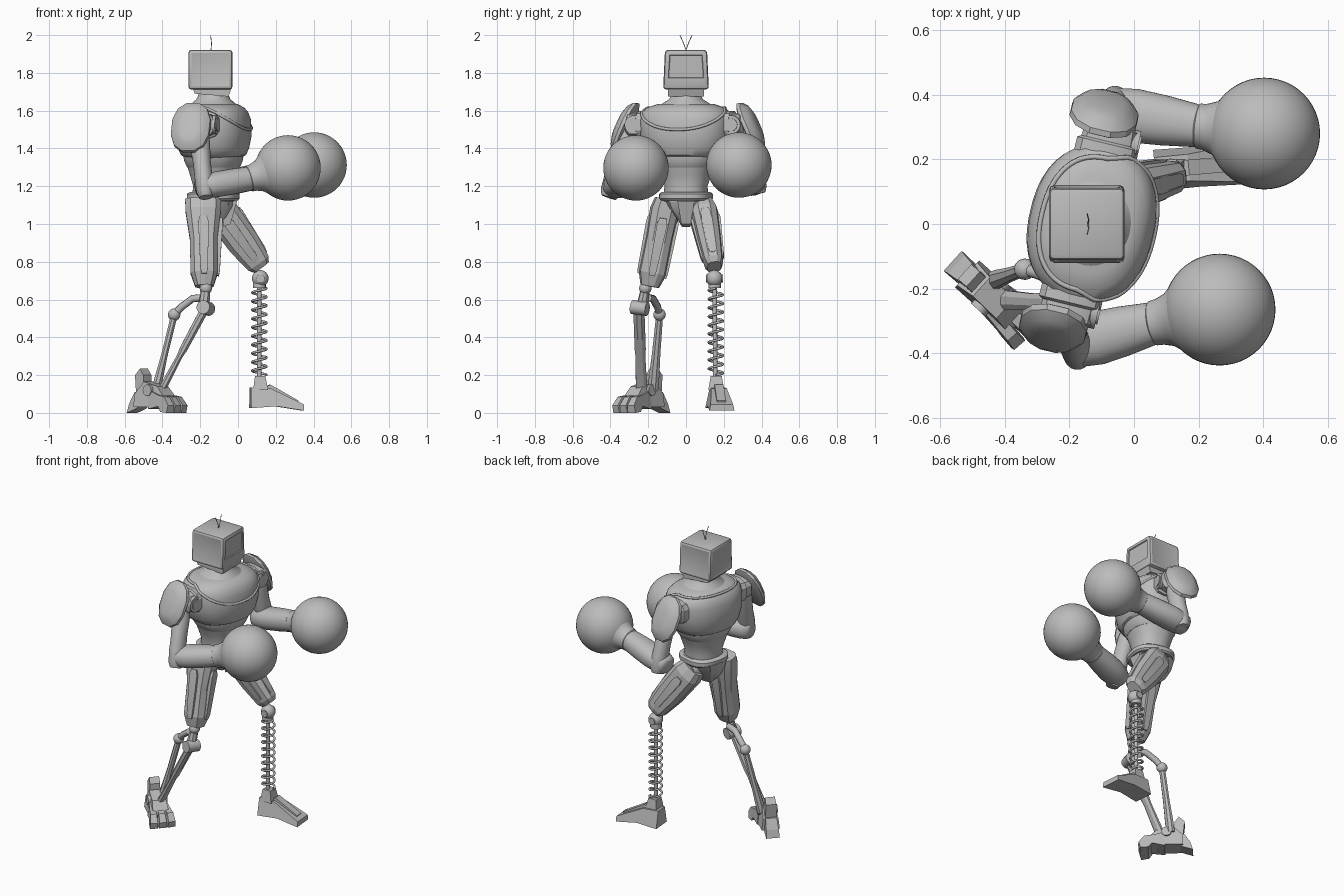
import bpy, bmesh, math
from mathutils import Vector as V, Matrix

cube = bpy.data.objects.get("Cube")
if cube:
    bpy.data.objects.remove(cube)

grey = bpy.data.materials.new("plain_grey")
grey.use_nodes = True
GREY = (0.5, 0.5, 0.5, 1)
grey.diffuse_color = GREY
grey.node_tree.nodes["Principled BSDF"].inputs["Base Color"].default_value = GREY


def finish(obj, angle=None):
    obj.data.materials.append(grey)
    bpy.ops.object.select_all(action='DESELECT')
    obj.select_set(True)
    bpy.context.view_layer.objects.active = obj
    if obj.type == 'CURVE':
        bpy.ops.object.convert(target='MESH')
    if angle:
        bpy.ops.object.shade_smooth_by_angle(angle=math.radians(angle))


def add_mesh(name, bm, angle=None):
    bmesh.ops.recalc_face_normals(bm, faces=bm.faces)
    mesh = bpy.data.meshes.new(name)
    bm.to_mesh(mesh)
    bm.free()
    obj = bpy.data.objects.new(name, mesh)
    bpy.context.collection.objects.link(obj)
    finish(obj, angle)


def oval(th, power):
    c, s = math.cos(th), math.sin(th)
    return math.copysign(abs(c) ** (2 / power), c), math.copysign(abs(s) ** (2 / power), s)


def loft(name, p0, p1, rings, sides=24, hint=(1, 0, 0), power=2, angle=40):
    """Rings of (position along axis, radius along hint, other radius)."""
    p0, p1 = V(p0), V(p1)
    d = (p1 - p0).normalized()
    a = V(hint) - d * V(hint).dot(d)
    a.normalize()
    b = d.cross(a)
    bm = bmesh.new()
    loops = []
    for t, ra, rb in rings:
        loop = []
        for i in range(sides):
            c, s = oval(math.tau * (i + 0.5) / sides, power)
            loop.append(bm.verts.new(p0.lerp(p1, t) + a * ra * c + b * rb * s))
        loops.append(loop)
    for lo, hi in zip(loops, loops[1:]):
        for i in range(sides):
            j = (i + 1) % sides
            bm.faces.new((lo[i], lo[j], hi[j], hi[i]))
    bm.faces.new(loops[0])
    bm.faces.new(loops[-1])
    add_mesh(name, bm, angle)


def rod(name, p0, p1, r0, r1=None, sides=16):
    r1 = r1 or r0
    loft(name, p0, p1, [(0, r0, r0), (1, r1, r1)], sides, (0.3, 0.2, 0.9))


def ball(name, centre, r, segs=24):
    bm = bmesh.new()
    bmesh.ops.create_uvsphere(bm, u_segments=segs, v_segments=segs // 2, radius=r,
                              matrix=Matrix.Translation(centre))
    add_mesh(name, bm, 60)


def prism(name, outline, half_width, taper=0.0, matrix=Matrix()):
    """Side outline in x and z, widened along y, narrowing with height."""
    bm = bmesh.new()
    low = min(z for x, z in outline)
    high = max(z for x, z in outline)
    sides = []
    for sgn in (-1, 1):
        sides.append([bm.verts.new(matrix @ V((x, sgn * half_width * (1 - taper * (z - low) / (high - low)), z)))
                      for x, z in outline])
    for side in sides:
        bm.faces.new(side)
    for i in range(len(outline)):
        j = (i + 1) % len(outline)
        bm.faces.new((sides[0][i], sides[0][j], sides[1][j], sides[1][i]))
    add_mesh(name, bm)


def wire(name, points, r, closed=False):
    curve = bpy.data.curves.new(name, 'CURVE')
    curve.dimensions = '3D'
    curve.bevel_depth = r
    curve.bevel_resolution = 2
    curve.use_fill_caps = True
    spline = curve.splines.new('POLY')
    spline.points.add(len(points) - 1)
    for sp, p in zip(spline.points, points):
        sp.co = (*p, 1)
    spline.use_cyclic_u = closed
    obj = bpy.data.objects.new(name, curve)
    bpy.context.collection.objects.link(obj)
    finish(obj, 50)


# Twisted upper body: forward and sideways directions
yaw = math.radians(-13.5)
F = V((math.cos(yaw), math.sin(yaw), 0))
S = V((-math.sin(yaw), math.cos(yaw), 0))
UP = V((0, 0, 1))
BASE = V((-0.13, 0, 0))


def trunk(name, rings, power=2.3):
    loft(name, BASE, BASE + UP, rings, 40, F, power, 35)


# Torso
CHEST = [(1.35, .14, .175), (1.365, .167, .2), (1.40, .183, .223), (1.47, .196, .242), (1.55, .192, .245),
         (1.59, .178, .237), (1.615, .158, .208), (1.635, .125, .15)]
trunk("abdomen", [(1.12, .115, .12), (1.2, .105, .113), (1.26, .122, .133), (1.31, .137, .15), (1.38, .155, .19)])
trunk("rib_band", [(1.30, .135, .148), (1.31, .142, .155), (1.34, .153, .173), (1.36, .155, .178)])
trunk("chest", CHEST)
trunk("neck", [(1.60, .145, .18), (1.635, .12, .13), (1.66, .09, .09), (1.69, .077, .075), (1.74, .075, .07)], 2)


def chest_point(th, z):
    for (z0, a0, b0), (z1, a1, b1) in zip(CHEST, CHEST[1:]):
        if z0 <= z <= z1:
            k = (z - z0) / (z1 - z0)
            c, s = oval(th, 2.3)
            return BASE + F * c * (a0 + k * (a1 - a0)) + S * s * (b0 + k * (b1 - b0)) + UP * z


# Neckline dips at the front
angles = [math.tau * i / 64 for i in range(64)]
wire("collar_trim", [chest_point(th, 1.615 - .115 * max(math.cos(th), 0) ** 1.3) for th in angles], 0.008, True)

# Pelvis
trunk("belt", [(1.125, .125, .13), (1.135, .135, .138), (1.16, .135, .138), (1.17, .12, .125)], 2.6)
loft("pelvis", (-.145, 0, 0), (-.145, 0, 1), [(.99, .05, .025), (1.03, .09, .05), (1.09, .12, .1), (1.14, .125, .125)],
     12, power=2.6, angle=25)
prism("crotch_plate", [(-.03, 1.14), (-.005, 1.12), (-.04, 1.0), (-.08, .985), (-.08, 1.14)], .022, -1.2)

# Box head: wide screen in front, shallow tapered panels on the other sides
bm = bmesh.new()
bmesh.ops.create_cube(bm, size=1, matrix=Matrix.Translation((-.146, 0, 1.817)) @ Matrix.Diagonal((.234, .242, .21, 1)))
for v in bm.verts:
    if v.co.z > 1.8:
        v.co.y *= .92
bmesh.ops.bevel(bm, geom=bm.edges[:], offset=.016, segments=2, affect='EDGES', profile=.5)
bm.normal_update()
panels = [f for f in bm.faces if f.calc_area() > .02 and abs(f.normal.z) < .5]
for f in panels:
    if f.normal.x > .5:
        bmesh.ops.inset_individual(bm, faces=[f], thickness=.014, depth=0)
        for v in f.verts:
            v.co.z = max(v.co.z, 1.772)
        bmesh.ops.inset_individual(bm, faces=[f], thickness=.004, depth=-.006)
    else:
        bmesh.ops.inset_individual(bm, faces=[f], thickness=.022, depth=-.005)
add_mesh("head", bm, 25)
prism("head_base", [(-.23, 1.69), (-.05, 1.675), (-.035, 1.72), (-.24, 1.72)], .095)
for sgn, word in ((-1, "right"), (1, "left")):
    wire(word + "_antenna", [(-.143, 0, 1.92), (-.14, sgn * .012, 1.955), (-.145, sgn * .032, 2.0)], .002)


# Arms
def arm(word, sgn, elbow, wrist, glove):
    elbow, wrist, glove = V(elbow), V(wrist), V(glove)
    c = BASE + UP * 1.525 - F * .01
    out = S * sgn
    loft(word + "_shoulder", c + out * .17, c + out * .32,
         [(0, .1, .075), (.55, .1, .075), (.6, .088, .065), (.9, .085, .065), (1, .06, .05)], 12, F, 3, 30)
    p = c + out * .265
    rod(word + "_shoulder_ring", p + F * .02, p + F * .092, .05, sides=24)
    rod(word + "_shoulder_cap", p + F * .09, p + F * .098, .034, sides=24)
    n = (out * .91 + UP * .41).normalized()
    pad = c + out * .325 - F * .032 - UP * .02
    loft(word + "_shoulder_pad", pad, pad + n * .06,
         [(0, .097, .135), (.1, .108, .147), (.4, .106, .143), (.8, .08, .115), (1, .05, .08)], 12, F, 2.3, 32)
    top = c + out * .3 - UP * .03
    heel = elbow + out * .022
    loft(word + "_upper_arm", top, heel,
         [(0, .045, .045), (.2, .055, .055), (.6, .047, .055), (.85, .048, .06), (1.1, .046, .055), (1.2, .035, .04)], 20)
    loft(word + "_forearm", elbow, wrist,
         [(-.2, .042, .045), (-.15, .058, .062), (0, .065, .076), (.25, .068, .084), (.6, .068, .078), (1, .064, .066)],
         24, UP, 2.2)
    loft(word + "_glove_cuff", wrist, glove,
         [(-.04, .06, .06), (0, .07, .07), (.1, .072, .072), (.25, .083, .083), (.4, .11, .11), (.6, .145, .145)],
         32, UP)
    ball(word + "_glove", glove, .173, 48)


arm("near", -1, (-.172, -.368, 1.2), (.06, -.307, 1.24), (.265, -.265, 1.297))
arm("far", 1, (-.065, .346, 1.215), (.2, .303, 1.275), (.403, .28, 1.312))


# Thighs: faceted shells with raised strips
def thigh(word, p0, p1, rings, hint):
    loft(word + "_thigh", p0, p1, rings, 10, hint, 2.8, 15)
    d = (V(p1) - V(p0)).normalized()
    a = (V(hint) - d * V(hint).dot(d)).normalized()
    b = d.cross(a)
    for k, side in enumerate((a, b, -b)):
        r = [(ra if k == 0 else rb) for t, ra, rb in rings]
        q0 = V(p0).lerp(V(p1), .22) + side * r[1] * .95
        q1 = V(p0).lerp(V(p1), .88) + side * r[-2] * .95
        loft(word + "_thigh_strip_" + "abc"[k], q0, q1, [(0, .008, .02), (.1, .012, .03), (.9, .012, .022), (1, .008, .015)],
             4, side, 8, 15)


thigh("far", (-.12, .088, 1.105), (.123, .15, .772),
      [(0, .075, .055), (.15, .092, .074), (.6, .088, .064), (.93, .069, .052), (1, .05, .038)], (1, 0, .5))
thigh("near", (-.185, -.1, 1.13), (-.178, -.192, .67),
      [(0, .098, .065), (.12, .098, .08), (.45, .076, .074), (.85, .074, .074), (1, .05, .05)], (1, 0, 0))
rod("near_hip", (-.17, -.04, 1.09), (-.18, -.12, 1.08), .07)
rod("far_hip", (-.12, .04, 1.09), (-.09, .1, 1.08), .07)

# Spring leg
ball("spring_knee", (.118, .15, .712), .044)
rod("spring_knee_pin", (.118, .105, .712), (.118, .195, .712), .022)
rod("spring_top_cap", (.113, .152, .66), (.113, .152, .69), .034)
rod("spring_core", (.113, .155, .18), (.113, .152, .68), .012)
turns = 10
wire("spring", [(.113 + .038 * math.cos(math.tau * i / 16), .158 + .038 * math.sin(math.tau * i / 16),
                 .2 + .46 * i / (16 * turns)) for i in range(16 * turns + 1)], .0065)
at = Matrix.Translation((0, .16, 0)) @ Matrix.Rotation(math.radians(5), 4, 'Z')
prism("spring_foot", [(.065, .025), (.2, .035), (.345, .012), (.345, .045), (.17, .13), (.065, .135)], .067, .4, at)
prism("spring_foot_ridge", [(.15, .1), (.31, .04), (.32, .065), (.17, .15), (.15, .14)], .024, 0, at)
prism("spring_ankle", [(.08, .12), (.16, .12), (.145, .195), (.09, .195)], .042, .3, Matrix.Translation((0, .16, 0)))

# Linkage leg
ball("linkage_knee", (-.17, -.215, .66), .033)
rod("knee_fork", (-.17, -.215, .66), (-.18, -.23, .575), .024, .03, 8)
rod("knee_axle", (-.185, -.285, .56), (-.155, -.205, .55), .037)
wire("upper_link", [(-.175, -.2, .61), (-.24, -.175, .605), (-.3, -.15, .56), (-.338, -.14, .52)], .02)
ball("link_pivot", (-.338, -.14, .52), .033)
loft("rear_shin", (-.338, -.14, .515), (-.435, -.175, .12),
     [(0, .019, .02), (.5, .018, .024), (.85, .024, .03), (1, .024, .03)], 8, angle=20)
loft("front_shin", (-.17, -.25, .56), (-.405, -.235, .12),
     [(0, .026, .032), (.1, .024, .032), (.5, .022, .032), (.6, .016, .028), (1, .022, .033)], 8, angle=20)

# Clawed foot turned outward, toes nearly parallel
FOOT = Matrix.Translation((-.435, -.228, 0)) @ Matrix.Rotation(math.radians(-42), 4, 'Z')
prism("claw_foot", [(-.11, .03), (.09, .03), (.11, .07), (.05, .14), (-.05, .165), (-.11, .1)], .056, .3, FOOT)
prism("heel_block", [(-.11, .1), (-.06, .1), (-.06, .2), (-.085, .235), (-.12, .2)], .034, .1, FOOT)
prism("heel_spur", [(-.17, 0), (-.11, .02), (-.06, .05), (-.07, .12), (-.12, .11), (-.155, .05)], .042, .2, FOOT)
rod("claw_ankle", FOOT @ V((-.01, -.06, .12)), FOOT @ V((-.01, .06, .12)), .03)
for k, word in ((-1, "outer"), (0, "middle"), (1, "inner")):
    turn = FOOT @ Matrix.Translation((0, k * .036, 0)) @ Matrix.Rotation(math.radians(7 * k), 4, 'Z')
    prism(word + "_toe", [(.0, .02), (.08, .035), (.1, .005), (.15, 0), (.16, .04), (.125, .085), (.07, .095), (0, .12)],
          .025, .35, turn)
